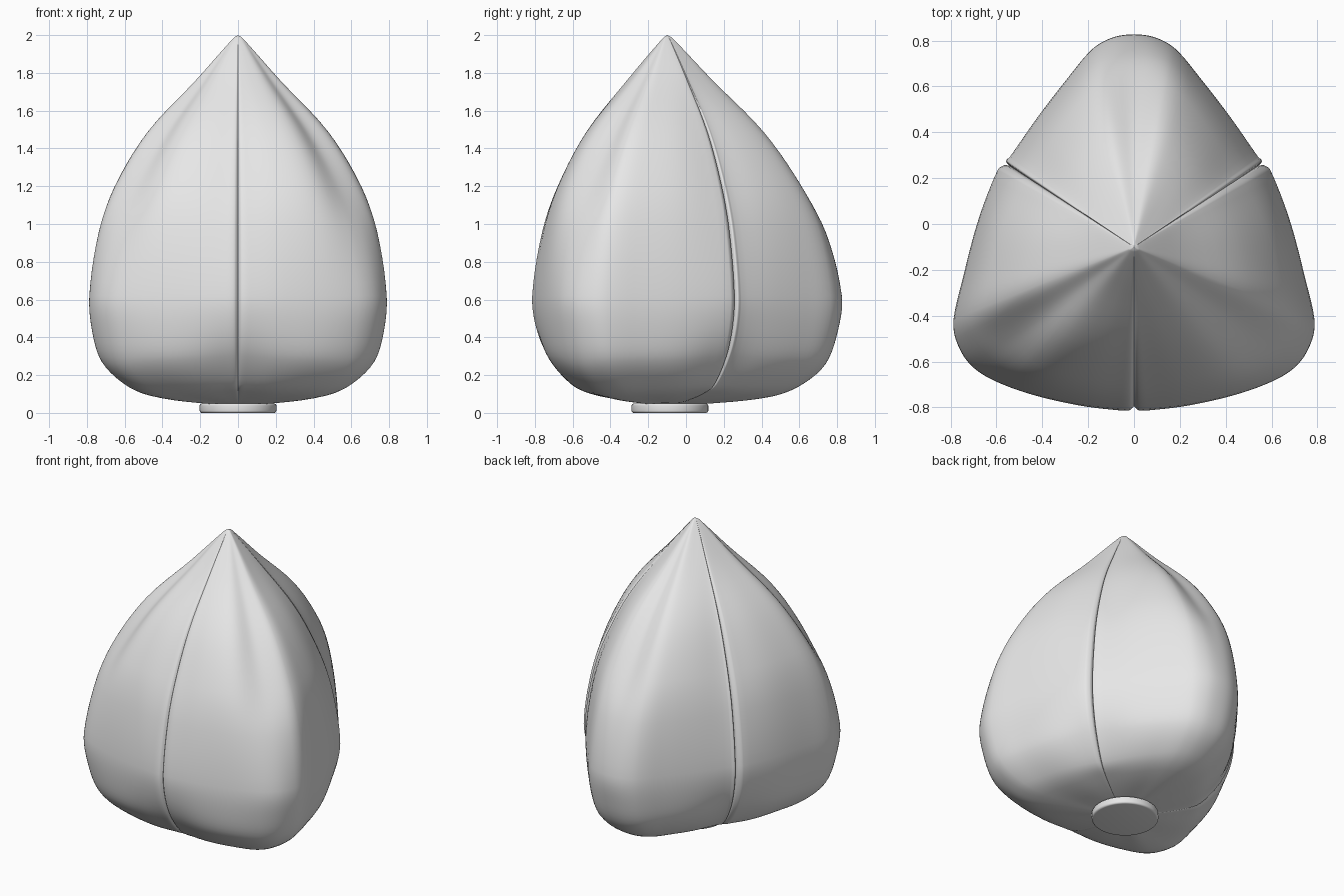
import bpy, bmesh, math
from mathutils import Vector

if "Cube" in bpy.data.objects:
    bpy.data.objects.remove(bpy.data.objects["Cube"], do_unlink=True)

AXIS_Y = -0.1

grey = bpy.data.materials.new("soft_grey")
grey.use_nodes = True
grey.diffuse_color = (0.8, 0.8, 0.8, 1)
grey.node_tree.nodes["Principled BSDF"].inputs["Base Color"].default_value = (0.8, 0.8, 0.8, 1)


def smooth_curve(points, steps):
    """Smooth curve through 2D points, tangents weighted by chord length."""
    p = [Vector(q) for q in points]
    t = [0.0]
    for a, b in zip(p, p[1:]):
        t.append(t[-1] + (b - a).length)
    last = len(p) - 1
    tan = []
    for i in range(last + 1):
        a, b = max(i - 1, 0), min(i + 1, last)
        tan.append((p[b] - p[a]) / (t[b] - t[a]))
    out = []
    for i in range(last):
        h = t[i + 1] - t[i]
        for s in range(steps):
            u = s / steps
            out.append(p[i] * (2*u**3 - 3*u**2 + 1) + tan[i] * h * (u**3 - 2*u**2 + u)
                       + p[i + 1] * (3*u**2 - 2*u**3) + tan[i + 1] * h * (u**3 - u**2))
    out.append(p[-1])
    return out


# Upright profiles (radius factor, height) for petal ridge, flank and seam
RIDGE = smooth_curve([(0, .045), (.25, .05), (.59, .085), (.76, .143), (.908, .26), (.98, .444),
                      (1, .62), (.908, .957), (.76, 1.2), (.533, 1.485), (.247, 1.767),
                      (.03, 1.985), (0, 2)], 5)
FLANK = smooth_curve([(0, .045), (.25, .057), (.585, .095), (.75, .148), (.92, .275), (.98, .42),
                      (1, .62), (.947, .96), (.85, 1.2), (.63, 1.485), (.285, 1.767),
                      (.03, 1.985), (0, 2)], 5)
SEAM = smooth_curve([(0, .045), (.25, .06), (.55, .105), (.70, .15), (.88, .30), (.97, .45),
                     (1, .62), (.925, .96), (.81, 1.2), (.60, 1.485), (.29, 1.767),
                     (.03, 1.985), (0, 2)], 5)


def closeness(angle, targets, spread):
    gap = min(abs((angle - a + 180) % 360 - 180) for a in targets)
    return math.exp(-(gap / spread) ** 2)


def finish(name, bm):
    bmesh.ops.remove_doubles(bm, verts=bm.verts, dist=1e-5)
    bmesh.ops.recalc_face_normals(bm, faces=bm.faces)
    mesh = bpy.data.meshes.new(name)
    bm.to_mesh(mesh)
    bm.free()
    mesh.materials.append(grey)
    obj = bpy.data.objects.new(name, mesh)
    bpy.context.collection.objects.link(obj)
    bpy.ops.object.select_all(action="DESELECT")
    obj.select_set(True)
    bpy.context.view_layer.objects.active = obj
    bpy.ops.object.shade_smooth_by_angle(angle=math.radians(50))


def petal(name, outline):
    """Loft an outline up the blended profiles, closed with walls to the axis."""
    bm = bmesh.new()
    columns = smooth_curve(outline, 5)
    grid = []
    for c in columns:
        angle = math.degrees(math.atan2(c.y, c.x))
        ridge = closeness(angle, (90, -36, -144), 12)
        seam = closeness(angle, (-90, 33, 147), 20) * (1 - ridge)
        path = [r * ridge + s * seam + f * (1 - ridge - seam)
                for r, f, s in zip(RIDGE, FLANK, SEAM)]
        grid.append([bm.verts.new((c.x * k, c.y * k + AXIS_Y, z)) for k, z in path])
    # Walls hidden in the seams
    for end in (0, -1):
        wall = [bm.verts.new((0, AXIS_Y, v.co.z)) for v in grid[end]]
        grid = [wall] + grid if end == 0 else grid + [wall]
    for a, b in zip(grid, grid[1:]):
        for j in range(len(a) - 1):
            bm.faces.new((a[j], b[j], b[j + 1], a[j + 1]))
    finish(name, bm)


# Petal outlines at the widest height, relative to the axis
side = [(.545, .355), (.566, .356), (.594, .336), (.68, .113), (.747, -.14), (.786, -.315),
        (.777, -.40), (.725, -.498), (.637, -.568), (.463, -.638), (.244, -.69),
        (.07, -.712), (.02, -.712), (0, -.695)]
half_back = [(.545, .355), (.558, .375), (.541, .393), (.419, .567), (.288, .737),
             (.179, .864), (.092, .912)]
petal("left_petal", side)
petal("right_petal", [(-x, y) for x, y in side])
petal("back_petal", half_back + [(0, .925)] + [(-x, y) for x, y in reversed(half_back)])

# Round stem pad under the bud
bm = bmesh.new()
bmesh.ops.create_cone(bm, cap_ends=True, segments=64, radius1=.203, radius2=.203, depth=.05)
rims = [e for e in bm.edges if abs(e.verts[0].co.z - e.verts[1].co.z) < 1e-4]
bmesh.ops.bevel(bm, geom=rims, offset=.012, segments=4, profile=.5, affect="EDGES")
bmesh.ops.translate(bm, verts=bm.verts, vec=(0, -.085, .025))
finish("stem_pad", bm)
